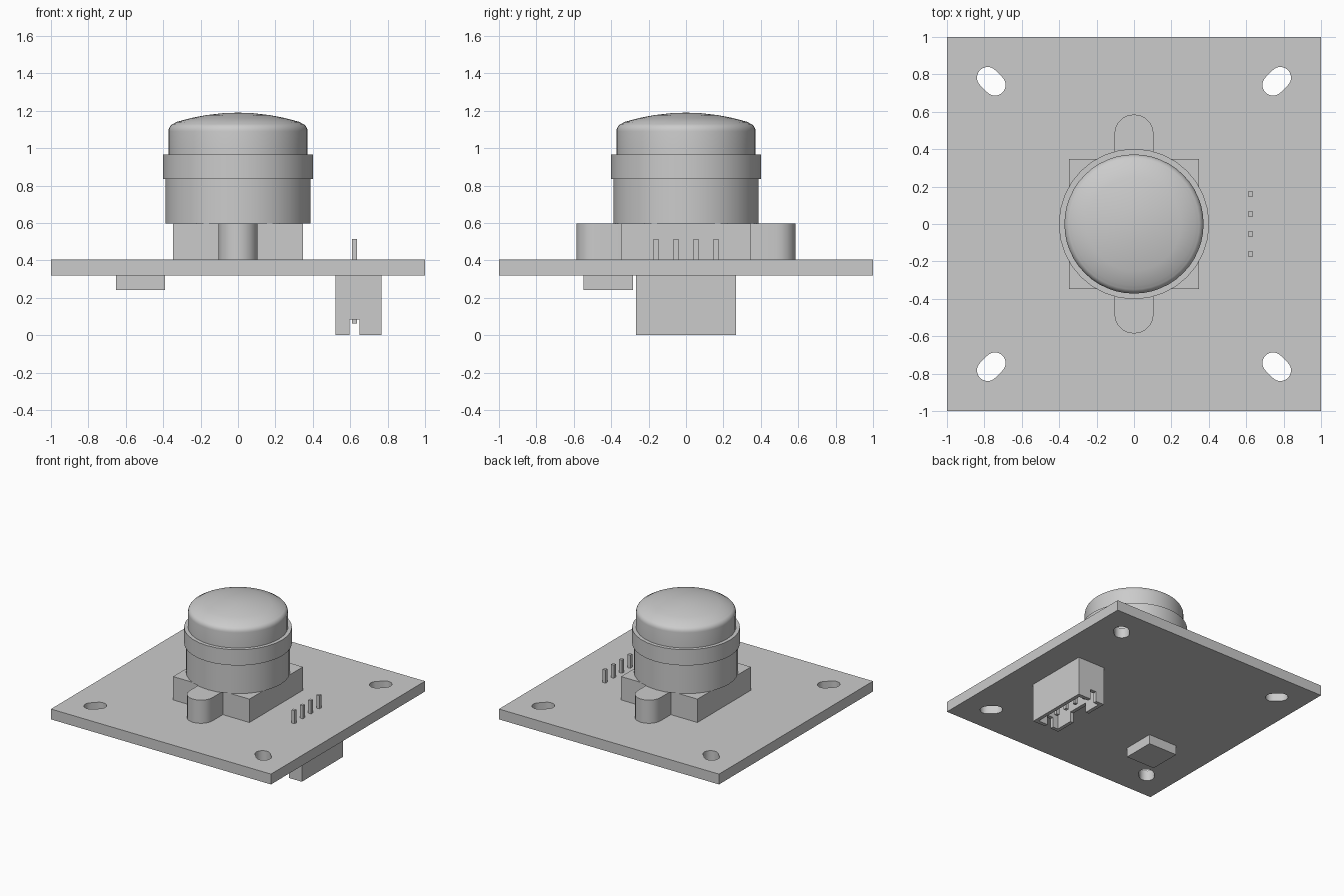
import bpy, bmesh, math
from mathutils import Matrix

old = bpy.data.objects.get("Cube")
if old:
    bpy.data.objects.remove(old, do_unlink=True)

grey = bpy.data.materials.new("light_grey")
grey.use_nodes = True
COLOUR = (0.6, 0.6, 0.6, 1)
grey.diffuse_color = COLOUR
grey.node_tree.nodes["Principled BSDF"].inputs["Base Color"].default_value = COLOUR


def finish(name, bm, smooth=False):
    bmesh.ops.recalc_face_normals(bm, faces=bm.faces)
    mesh = bpy.data.meshes.new(name)
    bm.to_mesh(mesh)
    bm.free()
    mesh.materials.append(grey)
    ob = bpy.data.objects.new(name, mesh)
    bpy.context.collection.objects.link(ob)
    if smooth:
        select(ob)
        bpy.ops.object.shade_smooth_by_angle(angle=math.radians(30))
    return ob


def select(ob):
    bpy.ops.object.select_all(action="DESELECT")
    ob.select_set(True)
    bpy.context.view_layer.objects.active = ob


def box(name, x0, x1, y0, y1, z0, z1):
    bm = bmesh.new()
    size = Matrix.Diagonal((x1 - x0, y1 - y0, z1 - z0, 1))
    place = Matrix.Translation(((x0 + x1) / 2, (y0 + y1) / 2, (z0 + z1) / 2))
    bmesh.ops.create_cube(bm, size=1, matrix=place @ size)
    return finish(name, bm)


def capsule(name, x, y, angle, radius, half, z0, z1, arc=10):
    """Upright prism with a slot outline, long axis turned by angle."""
    bm = bmesh.new()
    verts = []
    for end in (0, 1):
        for i in range(arc + 1):
            a = math.pi * (i / arc + end) - math.pi / 2
            px = radius * math.cos(a) + (half if end == 0 else -half)
            py = radius * math.sin(a)
            c, s = math.cos(angle), math.sin(angle)
            verts.append(bm.verts.new((x + px * c - py * s, y + px * s + py * c, z0)))
    base = bm.faces.new(verts)
    top = bmesh.ops.extrude_face_region(bm, geom=[base])["geom"]
    bmesh.ops.translate(bm, vec=(0, 0, z1 - z0),
                        verts=[v for v in top if isinstance(v, bmesh.types.BMVert)])
    return finish(name, bm, smooth=True)


def lathe(name, profile, steps):
    bm = bmesh.new()
    verts = [bm.verts.new((r, 0, z)) for r, z in profile]
    edges = [bm.edges.new(pair) for pair in zip(verts, verts[1:])]
    bmesh.ops.spin(bm, geom=verts + edges, cent=(0, 0, 0), axis=(0, 0, 1),
                   angle=math.tau, steps=steps)
    bmesh.ops.remove_doubles(bm, verts=bm.verts, dist=1e-4)
    return finish(name, bm, smooth=True)


def cut(ob, cutters):
    for c in cutters:
        c.hide_render = True
        mod = ob.modifiers.new("cut", "BOOLEAN")
        mod.operation, mod.solver, mod.object = "DIFFERENCE", "EXACT", c
        select(ob)
        bpy.ops.object.modifier_apply(modifier=mod.name)
        bpy.data.objects.remove(c, do_unlink=True)


# Circuit board with four diagonal mounting slots
board = box("circuit_board", -1, 1, -1, 1, 0.32, 0.405)
cut(board, [capsule("slot_cutter", sx * 0.763, sy * 0.763, sx * sy * math.pi / 4,
                    0.057, 0.028, 0.2, 0.5)
            for sx in (-1, 1) for sy in (-1, 1)])

# Lens mount: square base with two rounded ears
box("mount_base", -0.347, 0.347, -0.347, 0.347, 0.405, 0.597)
for side, y in (("front", -0.4), ("back", 0.4)):
    capsule(side + "_mount_ear", 0, y, math.pi / 2, 0.105, 0.081, 0.405, 0.596)

# Lens barrel, ring and domed cap
lathe("lens_barrel", [(0, 0.597), (0.388, 0.597), (0.388, 0.835), (0, 0.835)], 32)
lathe("lens_ring", [(0, 0.835), (0.402, 0.835), (0.402, 0.965), (0, 0.965)], 32)
cap = [(0, 0.965), (0.372, 0.965), (0.372, 1.09)]
cap += [(0.327 + 0.045 * math.cos(a), 1.09 + 0.045 * math.sin(a))
        for a in (math.radians(d) for d in range(15, 80, 15))]
cap += [(r, 1.19 - 0.05 * (r / 0.33) ** 2) for r in (0.33, 0.25, 0.17, 0.08, 0)]
lathe("lens_cap", cap, 48)

# Chip under the board
box("chip", -0.652, -0.39, -0.547, -0.283, 0.242, 0.32)

# Hollow connector, open at the bottom, with end notches and a side opening
connector = box("connector", 0.52, 0.767, -0.267, 0.267, 0, 0.32)
cut(connector, [
    box("cavity_cutter", 0.55, 0.737, -0.237, 0.237, -0.1, 0.25),
    box("notch_cutter", 0.597, 0.65, -0.4, 0.4, -0.1, 0.083),
    box("side_cutter", 0.45, 0.6, -0.09, 0.09, -0.1, 0.083)])

# Row of connector pins passing through the board
for i in range(4):
    y = (i - 1.5) * 0.107
    box(f"pin_{i + 1}", 0.61, 0.636, y - 0.013, y + 0.013, 0.062, 0.513)
